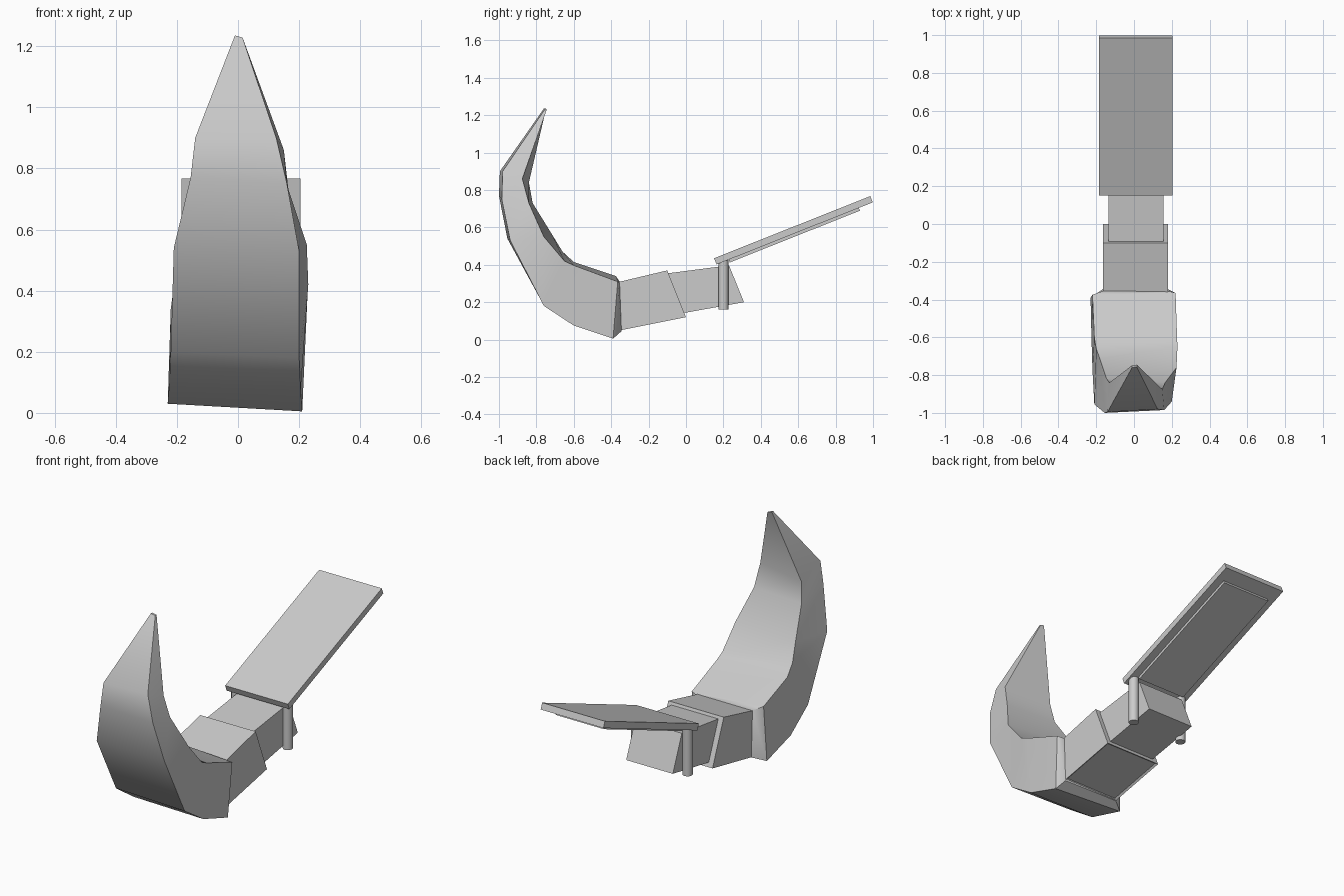
import bpy, bmesh, math
from mathutils import Vector

if "Cube" in bpy.data.objects:
    bpy.data.objects.remove(bpy.data.objects["Cube"])


def add_object(name, bm, smooth=None):
    bmesh.ops.recalc_face_normals(bm, faces=bm.faces[:])
    mesh = bpy.data.meshes.new(name)
    bm.to_mesh(mesh)
    bm.free()
    ob = bpy.data.objects.new(name, mesh)
    bpy.context.collection.objects.link(ob)
    if smooth:
        bpy.ops.object.select_all(action='DESELECT')
        ob.select_set(True)
        bpy.context.view_layer.objects.active = ob
        bpy.ops.object.shade_smooth_by_angle(angle=math.radians(smooth))
    return ob


def loft(sections):
    """Bridge a row of four-cornered sections and cap both ends."""
    bm = bmesh.new()
    rings = [[bm.verts.new(p) for p in s] for s in sections]
    for a, b in zip(rings, rings[1:]):
        for i in range(4):
            j = (i + 1) % 4
            bm.faces.new((a[i], a[j], b[j], b[i]))
    bm.faces.new(rings[0])
    bm.faces.new(rings[-1])
    return bm


def prism(profile, x0, x1):
    """Four-sided y/z profile extruded across x."""
    return loft([[(x, y, z) for y, z in profile] for x in (x0, x1)])


# Curved claw: left outer, right outer, right inner, left inner corners
claw = [
    [(-.165, -.345, .05), (.18, -.345, .045), (.18, -.355, .305), (-.165, -.355, .31)],
    [(-.23, -.39, .03), (.21, -.39, .005), (.22, -.365, .31), (-.22, -.375, .34)],
    [(-.225, -.61, .09), (.205, -.60, .075), (.228, -.60, .397), (-.21, -.60, .415)],
    [(-.22, -.77, .20), (.20, -.76, .18), (.23, -.65, .42), (-.20, -.66, .47)],
    [(-.21, -.955, .54), (.20, -.94, .53), (.225, -.76, .55), (-.18, -.715, .56)],
    [(-.155, -1.0, .77), (.16, -.985, .75), (.165, -.84, .73), (-.145, -.82, .73)],
    [(-.14, -.995, .90), (.125, -.98, .90), (.15, -.875, .86), (-.13, -.84, .84)],
    [(-.01, -.76, 1.235), (.015, -.757, 1.228), (.015, -.745, 1.228), (-.01, -.748, 1.235)],
]
add_object("claw", loft(claw), 40)

# Socket behind the claw, with a shallow recess underneath
bm = prism([(-.35, .05), (0, .12), (-.10, .37), (-.36, .308)], -.165, .18)
bmesh.ops.recalc_face_normals(bm, faces=bm.faces[:])
bottom = min(bm.faces, key=lambda f: f.normal.z)
bmesh.ops.inset_individual(bm, faces=[bottom], thickness=.015, depth=-.008)
add_object("socket", bm)

# Narrower stem emerging from the socket
add_object("stem", prism([(-.04, .137), (.31, .20), (.23, .397), (-.13, .35)], -.135, .155))

# Sloping plate and the thin panel under it
start, end = Vector((.15, .435)), Vector((.985, .767))
along = (end - start).normalized()
down = Vector((along.y, -along.x))
length = (end - start).length


def slab(name, a, b, top, base, x0, x1):
    corners = [start + along * s + down * d for s, d in
               ((a, top), (b, top), (b, base), (a, base))]
    add_object(name, prism([tuple(c) for c in corners], x0, x1))


slab("plate", 0, length, 0, .036, -.185, .205)
slab("under_panel", .07, length - .08, .03, .052, -.14, .16)

# Vertical pins on both sides of the stem
for side, x in (("left", -.15), ("right", .17)):
    bm = bmesh.new()
    bmesh.ops.create_cone(bm, cap_ends=True, segments=12, radius1=.027,
                          radius2=.027, depth=.265)
    bmesh.ops.translate(bm, verts=bm.verts[:], vec=(x, .20, .2925))
    add_object("pin_" + side, bm, 40)
